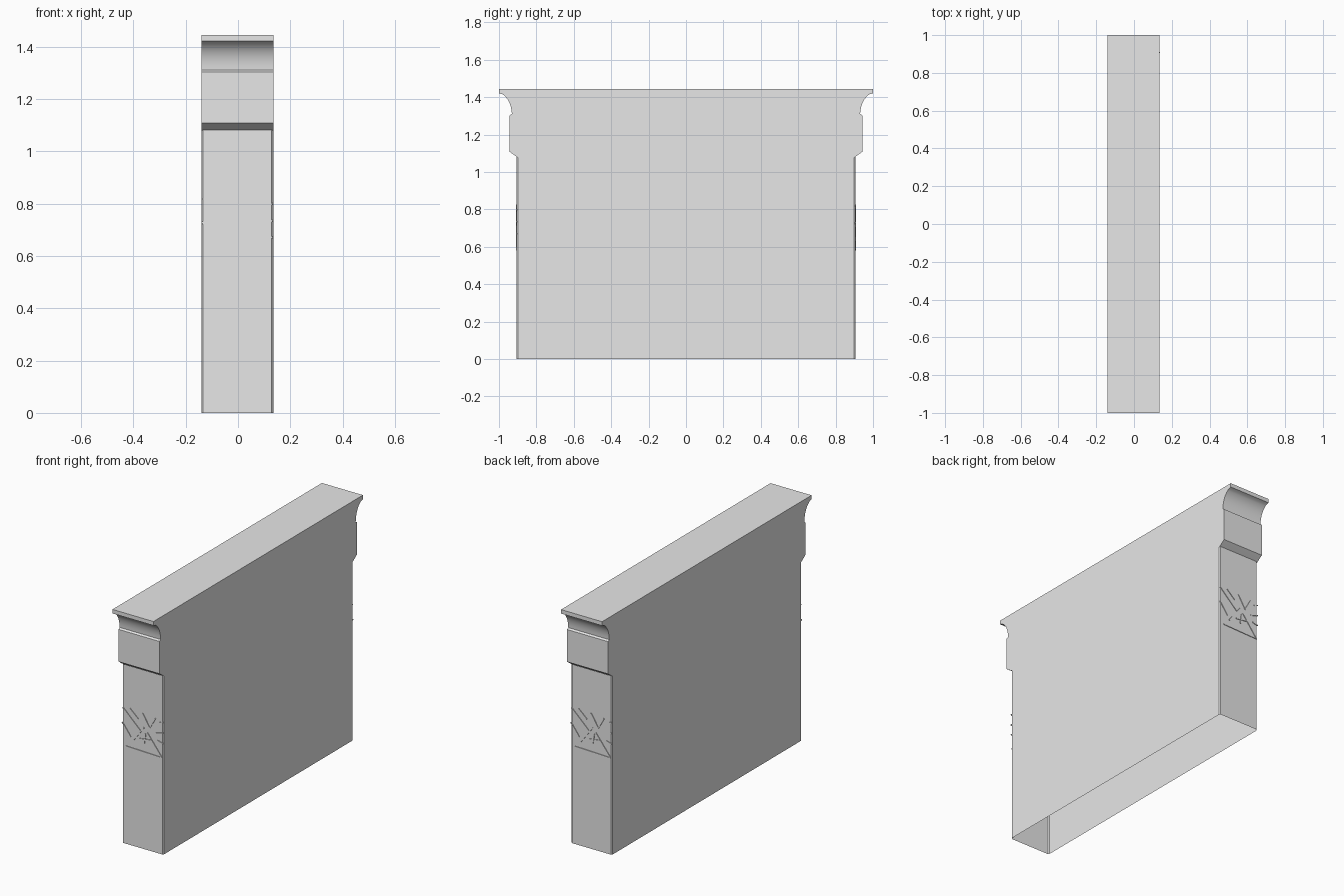
import bpy, bmesh
from math import atan2
from mathutils import Matrix, Vector

old = bpy.data.objects.get("Cube")
if old:
    bpy.data.objects.remove(old, do_unlink=True)

CX, HALF = -0.002, 0.137      # wall centre and half thickness
WALL, PANEL = 0.898, 0.906    # end wall plane and raised panel plane

stone = bpy.data.materials.new("stone_grey")
stone.use_nodes = True
grey = (0.8, 0.8, 0.8, 1)
stone.diffuse_color = grey
stone.node_tree.nodes["Principled BSDF"].inputs["Base Color"].default_value = grey


def finish(bm, name, smooth=False):
    mesh = bpy.data.meshes.new(name)
    bm.to_mesh(mesh)
    bm.free()
    obj = bpy.data.objects.new(name, mesh)
    bpy.context.collection.objects.link(obj)
    mesh.materials.append(stone)
    if smooth:
        bpy.ops.object.select_all(action='DESELECT')
        obj.select_set(True)
        bpy.context.view_layer.objects.active = obj
        bpy.ops.object.shade_smooth_by_angle(angle=0.5)
    return obj


# Half profile of the moulded end, from the base up to the cap
profile = [(WALL, 0), (WALL, 1.077), (0.906, 1.082), (0.943, 1.108),
           (0.943, 1.303), (0.931, 1.31)]
a, c, b = Vector((0.931, 1.31)), Vector((0.935, 1.385)), Vector((0.982, 1.416))
for i in range(1, 11):
    t = i / 10
    profile.append(tuple(a * (1 - t) ** 2 + c * 2 * t * (1 - t) + b * t * t))
profile += [(1, 1.421), (1, 1.445)]

# Wall body: extruded profile, open underneath and behind the panels
outline = profile + [(-y, z) for y, z in reversed(profile)]
bm = bmesh.new()
near = [bm.verts.new((CX + HALF, y, z)) for y, z in outline]
far = [bm.verts.new((CX - HALF, y, z)) for y, z in outline]
bm.faces.new(near)
bm.faces.new(far[::-1])
for i in range(1, len(outline) - 2):
    bm.faces.new((near[i], far[i], far[i + 1], near[i + 1]))
bmesh.ops.recalc_face_normals(bm, faces=bm.faces)
finish(bm, "wall_body", smooth=True)

# Scratches on each end panel: start x, start z, end x, end z
scratches = [
    (-0.11, 0.59, 0.13, 0.583), (-0.133, 0.82, -0.017, 0.71),
    (-0.085, 0.825, -0.03, 0.776), (-0.002, 0.82, 0.045, 0.745),
    (0.03, 0.71, 0.128, 0.585), (0.045, 0.74, 0.085, 0.81),
    (-0.136, 0.73, -0.08, 0.655), (-0.07, 0.63, 0.01, 0.735),
    (-0.02, 0.66, 0.06, 0.67), (0.085, 0.72, 0.136, 0.735),
    (0.01, 0.64, 0.02, 0.7), (0.11, 0.79, 0.136, 0.8),
    (0.1, 0.68, 0.136, 0.67),
]

for name, side in (("front", -1), ("back", 1)):
    # Raised panel with chamfered upright edges
    bm = bmesh.new()
    section = [(-HALF, WALL), (-HALF + 0.006, PANEL), (HALF - 0.006, PANEL), (HALF, WALL)]
    rows = [[bm.verts.new((CX + x, side * y, z)) for x, y in section] for z in (0, 1.081)]
    for i in range(3):
        quad = [rows[0][i], rows[0][i + 1], rows[1][i + 1], rows[1][i]]
        bm.faces.new(quad if side < 0 else quad[::-1])
    finish(bm, name + "_panel")

    # Thin raised scratch marks
    bm = bmesh.new()
    for x0, z0, x1, z1 in scratches:
        dx, dz = x1 - x0, z1 - z0
        place = (Matrix.Translation((CX - side * (x0 + x1) / 2, side * (PANEL + 0.001), (z0 + z1) / 2))
                 @ Matrix.Rotation(-atan2(dz, -side * dx), 4, 'Y')
                 @ Matrix.Diagonal(((dx * dx + dz * dz) ** 0.5, 0.006, 0.006, 1)))
        bmesh.ops.create_cube(bm, size=1, matrix=place)
    finish(bm, name + "_scratches")
